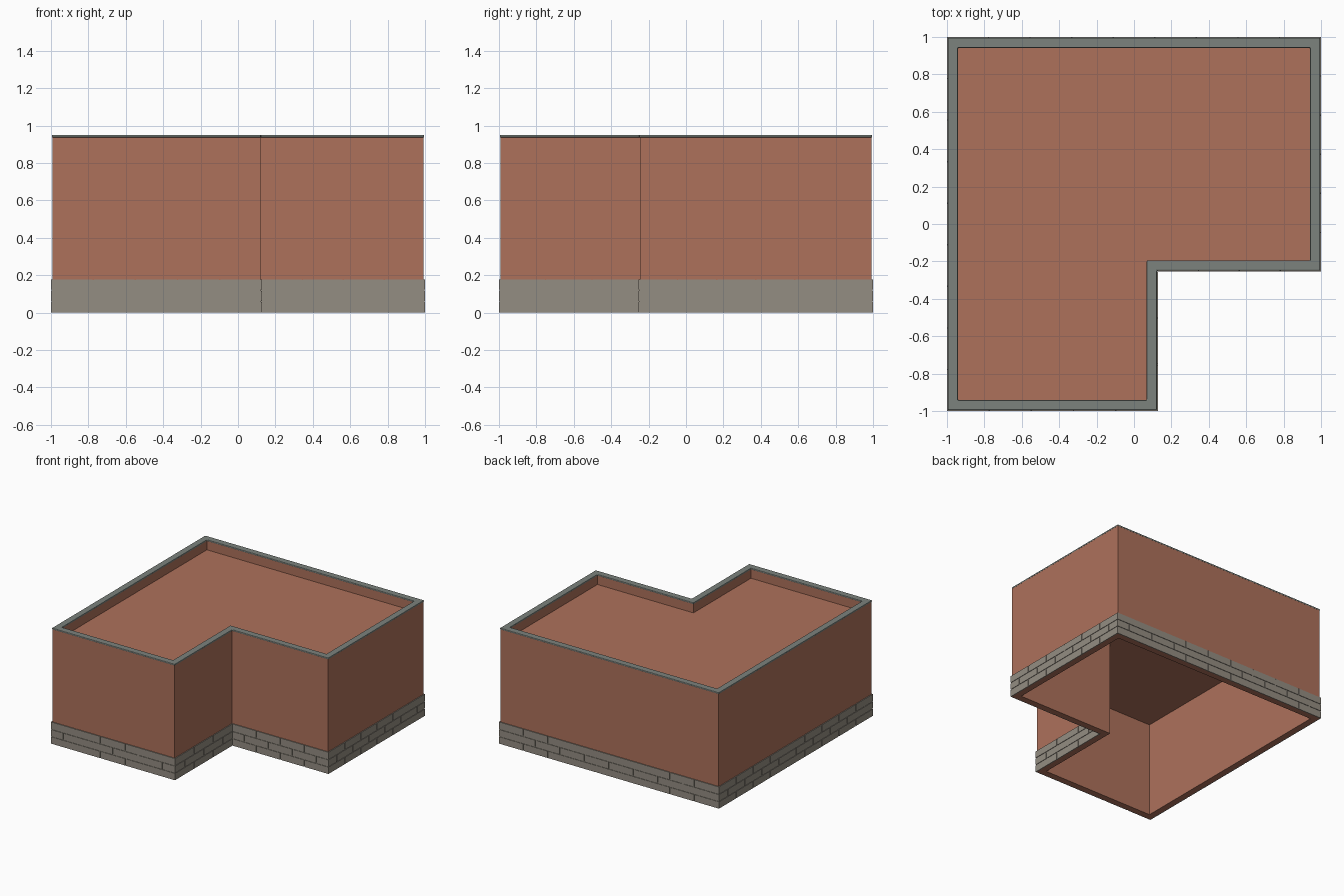
import bpy, bmesh
from mathutils import Vector

if "Cube" in bpy.data.objects:
    bpy.data.objects.remove(bpy.data.objects["Cube"])

PROUD = 0.007          # how far bricks stand out from the wall
BASE_H = 0.178


def material(name, rgb):
    m = bpy.data.materials.new(name)
    m.diffuse_color = (*rgb, 1)
    m.use_nodes = True
    m.node_tree.nodes["Principled BSDF"].inputs["Base Color"].default_value = m.diffuse_color
    return m


plaster = material("terracotta_plaster", (0.42, 0.165, 0.105))
stone = material("stone", (0.296, 0.266, 0.223))
capstone = material("capstone", (0.20, 0.225, 0.205))


def outline(d):
    """L-shaped wall outline, counter-clockwise, pushed outward by d."""
    e, nx, ny = 0.993 + d, 0.12 + d, -0.247 - d
    return [(-e, -e), (nx, -e), (nx, ny), (e, ny), (e, e), (-e, e)]


def finish(name, bm, mat):
    bmesh.ops.recalc_face_normals(bm, faces=bm.faces)
    me = bpy.data.meshes.new(name)
    bm.to_mesh(me)
    bm.free()
    ob = bpy.data.objects.new(name, me)
    me.materials.append(mat)
    bpy.context.collection.objects.link(ob)
    return ob


def loop(bm, pts, z):
    return [bm.verts.new((x, y, z)) for x, y in pts]


def bridge(bm, a, b):
    for i in range(len(a)):
        j = (i + 1) % len(a)
        bm.faces.new((a[i], a[j], b[j], b[i]))


def prism(bm, pts, z0, z1):
    lo, hi = loop(bm, pts, z0), loop(bm, pts, z1)
    bridge(bm, lo, hi)
    bm.faces.new(lo[::-1])
    bm.faces.new(hi)


def ring(name, d_out, d_in, z0, z1, mat):
    bm = bmesh.new()
    loops = [loop(bm, outline(d), z) for d, z in
             ((d_out, z0), (d_out, z1), (d_in, z1), (d_in, z0))]
    for k in range(4):
        bridge(bm, loops[k], loops[(k + 1) % 4])
    return finish(name, bm, mat)


# Hollow walls, open underneath
ring("walls", 0, -0.05, 0, 0.938, plaster)

# Flat roof sunk behind the parapet
bm = bmesh.new()
prism(bm, outline(-0.05), 0.78, 0.865)
finish("roof_slab", bm, plaster)

# Parapet coping with eased edges
coping = ring("parapet_coping", 0.002, -0.052, 0.936, 0.95, capstone)
bev = coping.modifiers.new("eased_edges", 'BEVEL')
bev.width, bev.segments = 0.005, 2

# Mortar bed behind the bricks
ring("mortar_band", 0.003, 0, 0, BASE_H - 0.003, stone)

# Running-bond brick plinth along every wall
bm = bmesh.new()
rows, gap = 3, 0.007
row_h = BASE_H / rows
corners = [Vector(p) for p in outline(PROUD)]
for a, b in zip(corners, corners[1:] + corners[:1]):
    length = (b - a).length
    along = (b - a) / length
    inward = Vector((-along.y, along.x)) * PROUD
    n = round(length / 0.22)
    for r in range(rows):
        if r % 2:
            joints = [0] + [i + 0.5 for i in range(n)] + [n]
        else:
            joints = list(range(n + 1))
        z0 = r * row_h + (gap / 2 if r else 0)
        z1 = (r + 1) * row_h - (gap / 2 if r < rows - 1 else 0)
        for s, t in zip(joints, joints[1:]):
            s0 = s * length / n + (gap / 2 if s > 0 else 0)
            s1 = t * length / n - (gap / 2 if t < n else 0)
            p, q = a + along * s0, a + along * s1
            prism(bm, [p, q, q + inward, p + inward], z0, z1)
finish("brick_plinth", bm, stone)
